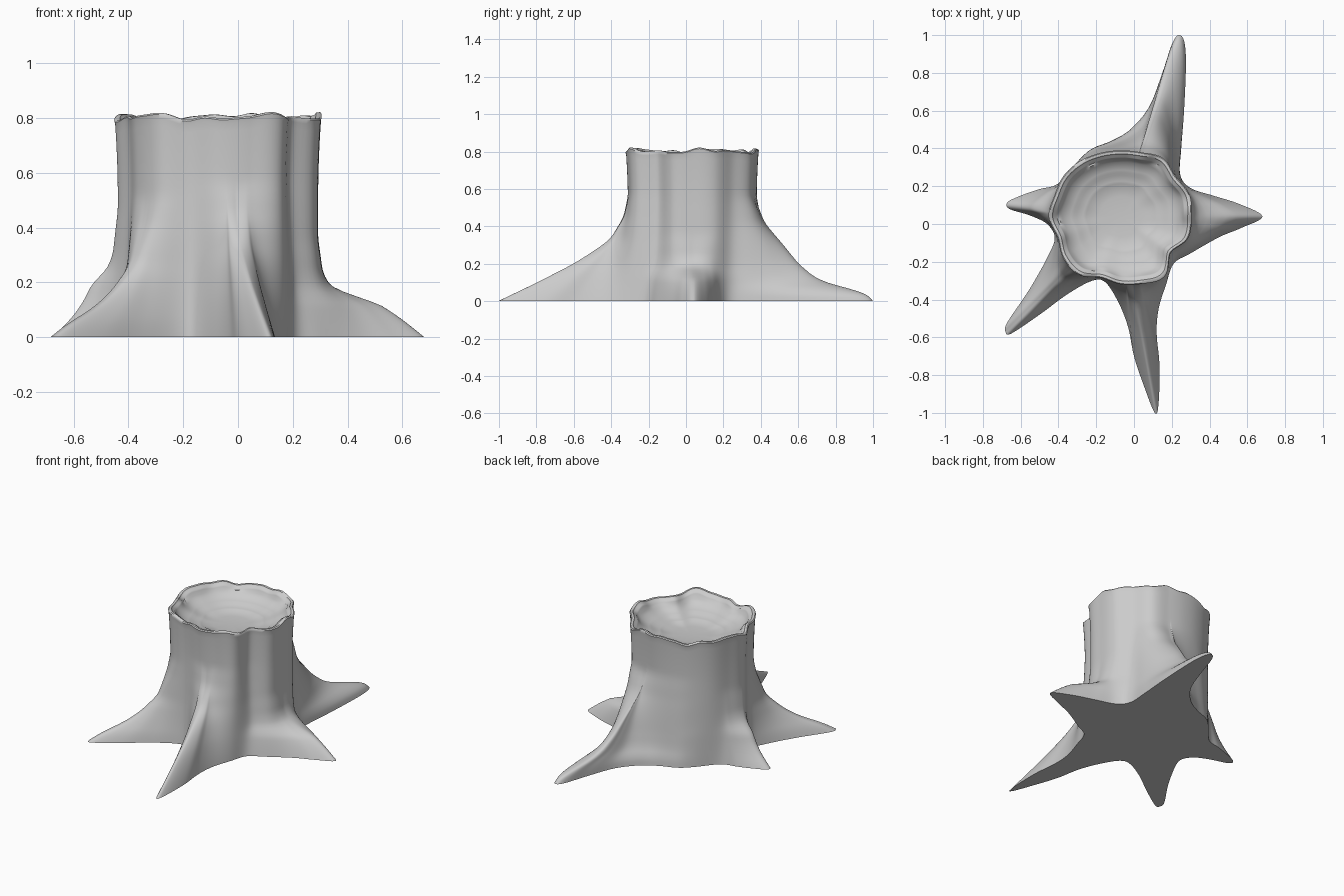
import bpy, bmesh, math
from mathutils import Vector

if "Cube" in bpy.data.objects:
    bpy.data.objects.remove(bpy.data.objects["Cube"])

CENTRE = Vector((-0.07, 0.04))
TAU = math.tau

# Ground outline of the stump, counter-clockwise from the right root tip
BASE = [(.68, .04), (.56, .105), (.42, .15), (.30, .19), (.245, .26), (.25, .4),
        (.265, .6), (.275, .85), (.265, .97), (.235, 1.0), (.20, .95), (.15, .8),
        (.08, .62), (-.02, .5), (-.12, .44), (-.22, .40), (-.29, .34), (-.40, .215),
        (-.50, .185), (-.60, .15), (-.67, .115), (-.66, .08), (-.55, .045), (-.46, 0),
        (-.42, -.07), (-.45, -.16), (-.55, -.34), (-.67, -.52), (-.68, -.57),
        (-.65, -.58), (-.5, -.48), (-.35, -.37), (-.22, -.30), (-.15, -.31),
        (-.08, -.42), (-.03, -.55), (0, -.7), (.05, -.85), (.11, -1.0), (.13, -.95),
        (.135, -.75), (.12, -.58), (.13, -.45), (.17, -.32), (.21, -.21), (.30, -.155),
        (.45, -.07), (.57, -.02)]

# Trunk radius every 18 degrees
TRUNK = [.373, .38, .358, .38, .355, .348, .352, .362, .37, .367,
         .38, .352, .375, .379, .34, .358, .373, .392, .326, .373]

# Each root: tip position, then crest profile as (height, reach from trunk to tip)
ROOTS = [
    ((.68, .04), [(0, 1), (.05, .84), (.1, .66), (.14, .48), (.153, .28), (.175, .14), (.23, .04), (.35, 0)]),
    ((.24, 1.0), [(0, 1), (.05, .93), (.08, .7), (.12, .52), (.2, .37), (.31, .23), (.42, .08), (.54, 0)]),
    ((-.68, .1), [(0, 1), (.07, .7), (.13, .52), (.2, .38), (.24, .18), (.3, .07), (.45, 0)]),
    ((-.68, -.58), [(0, 1), (.05, .82), (.1, .57), (.16, .37), (.26, .15), (.42, .03), (.5, 0)]),
    ((.11, -1.0), [(0, 1), (.1, .7), (.2, .42), (.27, .26), (.33, .14), (.45, .03), (.55, 0)]),
]


def catmull(a, b, c, d, t):
    return 0.5 * (2 * b + (c - a) * t + (2 * a - 5 * b + 4 * c - d) * t * t
                  + (3 * b - a - 3 * c + d) * t ** 3)


def closed_sample(pts, u):
    i, n = int(u), len(pts)
    return catmull(*(pts[(i + k) % n] for k in (-1, 0, 1, 2)), u - i)


def lookup(table, z):
    if z <= table[0][0]:
        return table[0][1]
    for (z0, v0), (z1, v1) in zip(table, table[1:]):
        if z <= z1:
            return v0 + (v1 - v0) * (z - z0) / (z1 - z0)
    return table[-1][1]


def reach(table, z):
    w = min(.025, z)
    return sum(lookup(table, z + w * k / 3) for k in range(-3, 4)) / 7


def angle(p):
    d = Vector(p) - CENTRE
    return math.atan2(d.y, d.x) % TAU


def rim_height(t):
    return .806 + .008 * math.sin(5 * t + .6) + .006 * math.sin(11 * t + 1) + .003 * math.sin(17 * t)


# One column of the surface per sample of the ground outline
SUB = 6
outline = [Vector(p) for p in BASE]
columns = []
for i in range(len(BASE) * SUB):
    b = closed_sample(outline, i / SUB)
    t = angle(b)
    r = closed_sample(TRUNK, t / TAU * len(TRUNK))
    base = (b - CENTRE).length
    weights, length = [], 0
    for tip, _ in ROOTS:
        gap = abs((t - angle(tip) + math.pi) % TAU - math.pi)
        weights.append(1 / (gap ** 4 + .001))
        length += weights[-1] * ((Vector(tip) - CENTRE).length - .36)
    total = sum(weights)
    # Flanks of a root bulge outward, its crest follows the profile
    q = min(1, max(0, (base - r) / (length / total)))
    columns.append((t, base, r, [w / total for w in weights], .55 + .45 * q))

bm = bmesh.new()
rows = []


def add_row(radius_and_z):
    row = []
    for col in columns:
        r, z = radius_and_z(col)
        row.append(bm.verts.new((CENTRE.x + r * math.cos(col[0]),
                                 CENTRE.y + r * math.sin(col[0]), z)))
    rows.append(row)


# Roots and bark wall
STEPS = 40
for k in range(STEPS + 1):
    def wall(col, s=k / STEPS):
        t, base, r, weights, bulge = col
        z = s ** 1.4 * (rim_height(t) - .02)
        f = sum(w * reach(root[1], z) for w, root in zip(weights, ROOTS)) ** bulge
        trunk = r * (.97 + .03 * max(0, (z - .5) / .3) ** 2)
        return trunk + (base - trunk) * f, z
    add_row(wall)

# Broken rim: (radius factor, drop below rim)
for factor, drop in [(1.005, .006), (.99, 0), (.95, .001), (.935, .01), (.90, .014), (.885, .024)]:
    add_row(lambda c: (c[2] * factor, rim_height(c[0]) - drop))

# Hollow top with growth-ring steps: (radius factor, height)
for factor, z in [(.86, .768), (.82, .752), (.76, .738), (.70, .728), (.66, .725), (.62, .715),
                  (.53, .709), (.49, .706), (.45, .698), (.3, .693), (.12, .69)]:
    add_row(lambda c: ((c[2] * (.4 + .6 * factor) + .36 * (.6 - .6 * factor)) * factor, z))

n = len(columns)
for lo, hi in zip(rows, rows[1:]):
    for i in range(n):
        j = (i + 1) % n
        bm.faces.new((lo[i], lo[j], hi[j], hi[i]))

# Flat underside and hollow centre
floor_mid = bm.verts.new((CENTRE.x, CENTRE.y, 0))
top_mid = bm.verts.new((CENTRE.x, CENTRE.y, .69))
for i in range(n):
    j = (i + 1) % n
    bm.faces.new((rows[0][j], rows[0][i], floor_mid))
    bm.faces.new((rows[-1][i], rows[-1][j], top_mid))
bmesh.ops.recalc_face_normals(bm, faces=bm.faces)

mesh = bpy.data.meshes.new("tree_stump")
bm.to_mesh(mesh)
bm.free()
stump = bpy.data.objects.new("tree_stump", mesh)
bpy.context.collection.objects.link(stump)
bpy.context.view_layer.objects.active = stump
stump.select_set(True)
bpy.ops.object.shade_smooth_by_angle(angle=math.radians(50))
